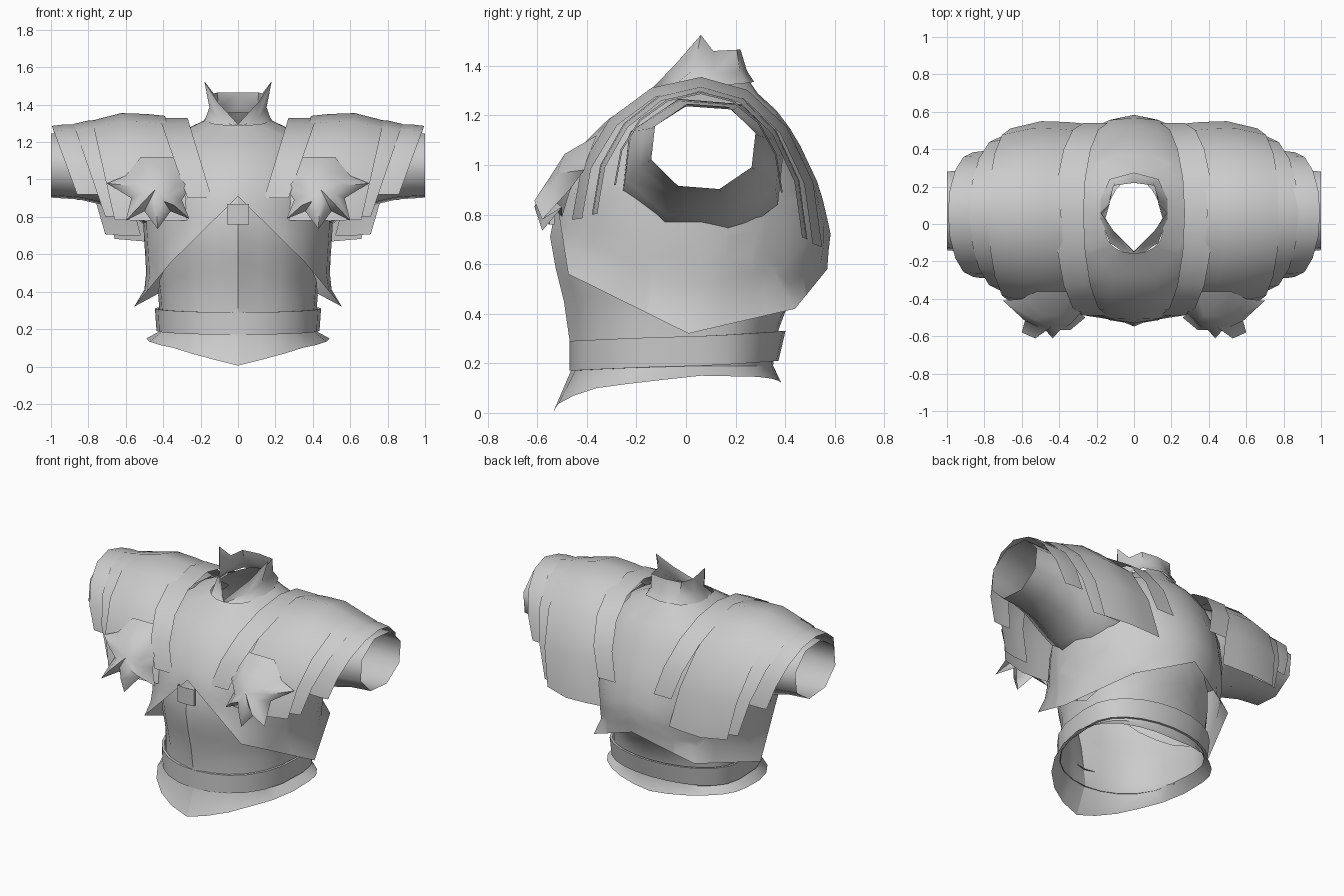
import bpy, bmesh
from math import sin, cos, pi, radians
from mathutils import Vector

cube = bpy.data.objects.get("Cube")
if cube:
    bpy.data.objects.remove(cube)

steel = bpy.data.materials.new("grey steel")
steel.use_nodes = True
GREY = (0.6, 0.6, 0.6, 1)
steel.diffuse_color = GREY
steel.node_tree.nodes["Principled BSDF"].inputs["Base Color"].default_value = GREY


def finish(name, bm, ridge=False, angle=35):
    """Turn a half mesh into a mirrored, smooth shaded object."""
    bmesh.ops.recalc_face_normals(bm, faces=bm.faces)
    me = bpy.data.meshes.new(name)
    bm.to_mesh(me)
    bm.free()
    me.materials.append(steel)
    for p in me.polygons:
        p.use_smooth = True
    me.set_sharp_from_angle(angle=radians(angle))
    if ridge:
        for e in me.edges:
            a, b = (me.vertices[i].co for i in e.vertices)
            if max(a.x, b.x) < 0.001 and a.y < 0:
                e.use_edge_sharp = True
    ob = bpy.data.objects.new(name, me)
    bpy.context.collection.objects.link(ob)
    mod = ob.modifiers.new("mirror", 'MIRROR')
    mod.use_clip = True
    return ob


def grid(rows, closed=False):
    """Skin a list of point rows with quads."""
    bm = bmesh.new()
    vs = [[bm.verts.new(p) for p in row] for row in rows]
    n = len(rows[0])
    for lo, hi in zip(vs, vs[1:]):
        for i in range(n if closed else n - 1):
            j = (i + 1) % n
            bm.faces.new((lo[i], lo[j], hi[j], hi[i]))
    return bm


def clamp(t):
    return min(1, max(0, t))


def interp(table, t):
    """Linear lookup; the first entry of each row is the key."""
    if t <= table[0][0]:
        return table[0][1:]
    for a, b in zip(table, table[1:]):
        if t <= b[0]:
            f = (t - a[0]) / (b[0] - a[0])
            return [u + (v - u) * f for u, v in zip(a[1:], b[1:])]
    return table[-1][1:]


# Torso: height, front y, back y, half width
BODY = [(.17, -.455, .355, .42), (.3, -.455, .365, .425), (.42, -.475, .45, .475),
        (.58, -.515, .57, .495), (.72, -.54, .585, .505), (.91, -.52, .54, .51),
        (1.08, -.42, .46, .49), (1.18, -.32, .4, .44), (1.26, -.2, .33, .32),
        (1.31, -.13, .26, .17), (1.34, -.1, .24, .14)]
# Pointed hem of the cuirass: angle from the front, x, y, height
HEM = [(0, 0, -.53, .91), (45, .355, -.475, .56), (90, .555, .01, .32),
       (135, .37, .44, .42), (180, 0, .57, .58)]
MID = 0.06
ANGLES = range(0, 181, 15)


def surf(deg, z, off=0.0, ridge=0.0):
    yf, yb, w = interp(BODY, z)
    th = radians(deg)
    c = abs(cos(th))
    if deg < 90:
        y = MID - (MID - yf + off) * c ** (.75 + .2 * clamp((z - .5) / .4))
    else:
        y = MID + (yb - MID + off) * c ** (.8 + .4 * clamp((z - .3) / .2))
    if deg == 0:
        y -= ridge * clamp((.9 - z) / .1)
    return Vector((0 if deg in (0, 180) else (w + off) * sin(th), y, z))


# Cuirass, flaring to corner points along the hem
rows = []
ROWS = 11
for r in range(ROWS + 1):
    row = []
    for d in ANGLES:
        hem = Vector(interp(HEM, d))
        hi = 1.325 - .035 * cos(radians(d))
        p = surf(d, hem.z + (hi - hem.z) * r / ROWS)
        flare = (1, .35, .08)[r] if r < 3 else 0
        hem.z = p.z
        row.append(p.lerp(hem, flare))
    rows.append(row)
bm = grid(rows)

# Arm holes: cut an octagon through the side wall
CY, CZ, RY, RZ = .08, 1.06, .24, .19
octagon = [(cos(k * pi / 4), sin(k * pi / 4)) for k in range(8)]
for c, s in octagon:
    faces = [f for f in bm.faces if f.calc_center_median().x > .2]
    geom = set(faces)
    for f in faces:
        geom.update(f.verts)
        geom.update(f.edges)
    bmesh.ops.bisect_plane(bm, geom=list(geom), dist=1e-5,
                           plane_co=(0, CY + RY * c, CZ + RZ * s),
                           plane_no=(0, c / RY, s / RZ))


def in_hole(p):
    return p.x > .2 and all((p.y - CY) / RY * c + (p.z - CZ) / RZ * s < 1 for c, s in octagon)


bmesh.ops.delete(bm, geom=[f for f in bm.faces if in_hole(f.calc_center_median())],
                 context='FACES')
finish("cuirass", bm, angle=60)

# Belly plate with a centre ridge, flaring into a pointed skirt
SKIRT = [(0, .005), (45, .1), (90, .15), (140, .145), (180, .12)]
rim = []
for d in ANGLES:
    c = cos(radians(d))
    x = 0 if d in (0, 180) else .49 * sin(radians(d))
    rim.append((x, MID - (.595 if c > 0 else .325) * c, interp(SKIRT, d)[0]))
rows = [rim]
for r in range(7):
    row = []
    for d in ANGLES:
        z = .19 + (interp(HEM, d)[2] - .13) * r / 6
        inset = (.02 if d < 45 else .04) * clamp((z - .3) / .12)
        row.append(surf(d, z, -.005 - inset, .035 * clamp((z - .15) / .25)))
    rows.append(row)
finish("belly_and_skirt", grid(rows), ridge=True)

# Belt, rising toward the back
rows = []
for h, off in ((0, 0), (0, .015), (.12, .015), (.12, 0)):
    rows.append([surf(d, .19 - .02 * cos(radians(d)) + h, off) for d in ANGLES])
finish("belt", grid(rows))

# Collar with two raised points
base = [(0, -.19, 1.265), (.13, -.1, 1.28), (.18, .03, 1.31), (.18, .13, 1.32),
        (.13, .24, 1.33), (0, .275, 1.335)]
lip = [(0, -.15, 1.295), (.11, -.035, 1.415), (.18, .06, 1.525), (.13, .11, 1.46),
       (.11, .205, 1.465), (0, .22, 1.465)]
throat = [Vector(a).lerp(Vector(b), .35) for a, b in zip(base, lip)]
for p in throat:
    p.x *= .85
    p.y += .03 if p.y < 0 else -.01
finish("collar", grid([base, throat, lip]), angle=50)

# Sleeves flaring into the torso: x, centre z, half depth, half height
rows = []
for x, z, ry, rz in ((.33, .97, .3, .3), (.42, .98, .34, .3), (.53, 1.02, .33, .25),
                     (.7, 1.05, .27, .2), (.85, 1.065, .235, .18), (1, 1.075, .22, .18)):
    rows.append([(x, .07 + ry * cos(a * pi / 4 + .3), z + rz * sin(a * pi / 4 + .3))
                 for a in range(8)])
finish("sleeve", grid(rows, closed=True), angle=70)


# Shoulder plates arching from front to back over the arm
def plate(name, front, back, top, x_top, x_end, taper):
    """front and back are (reach, end height); x pairs are inner and outer edges."""
    rows = []
    for k in range(-4, 5):
        a = k * pi / 8
        reach, end = front if k < 0 else back
        y, z = reach * sin(a), end + (top - end) * cos(a)
        bow = 1 - cos(a)
        xi, xo = (t + (e - t) * bow for t, e in zip(x_top, x_end))
        row = []
        for f, s in zip((0, .25, .6, 1), taper):
            row.append((xi + (xo - xi) * f, MID + y * s, .85 + (z - .85) * s))
        rows.append(row)
    finish(name, grid(rows), angle=50)


plate("shoulder_strap", (.55, .9), (.48, .86), 1.33, (.27, .42), (.14, .27), (1, 1, 1, 1))
plate("pauldron", (.515, .78), (.485, .67), 1.35, (.39, .78), (.25, .66), (.98, 1, 1.01, .93))
plate("upper_lame", (.44, .8), (.43, .7), 1.32, (.68, .88), (.52, .71), (1, 1, .99, .95))
plate("lower_lame", (.35, .92), (.33, .89), 1.295, (.82, .995), (.73, .86), (1, 1, 1, .98))

# Spiked bosses on the chest side of each shoulder
star = [(.52, -.36, 1.12), (.33, -.36, 1.12), (.245, -.43, .98), (.3, -.47, .89),
        (.26, -.5, .79), (.36, -.5, .83), (.43, -.58, .735), (.5, -.5, .83),
        (.6, -.58, .78), (.57, -.47, .9), (.7, -.41, .98), (.6, -.4, 1.02)]
bm = bmesh.new()
hub = Vector((.44, -.55, .95))
rim = [bm.verts.new(p) for p in star]
mid = [bm.verts.new(hub.lerp(Vector(p), .55) + Vector((0, -.045, 0))) for p in star]
tip = bm.verts.new(hub)
for i in range(len(star)):
    j = (i + 1) % len(star)
    bm.faces.new((rim[i], rim[j], mid[j], mid[i]))
    bm.faces.new((mid[i], mid[j], tip))
finish("spiked_boss", bm, angle=70)

# Small clasp under the hem point
clasp = grid([[(0, -.555, z), (.06, -.55, z), (.06, -.53, z)] for z in (.76, .87)])
finish("clasp", clasp)
